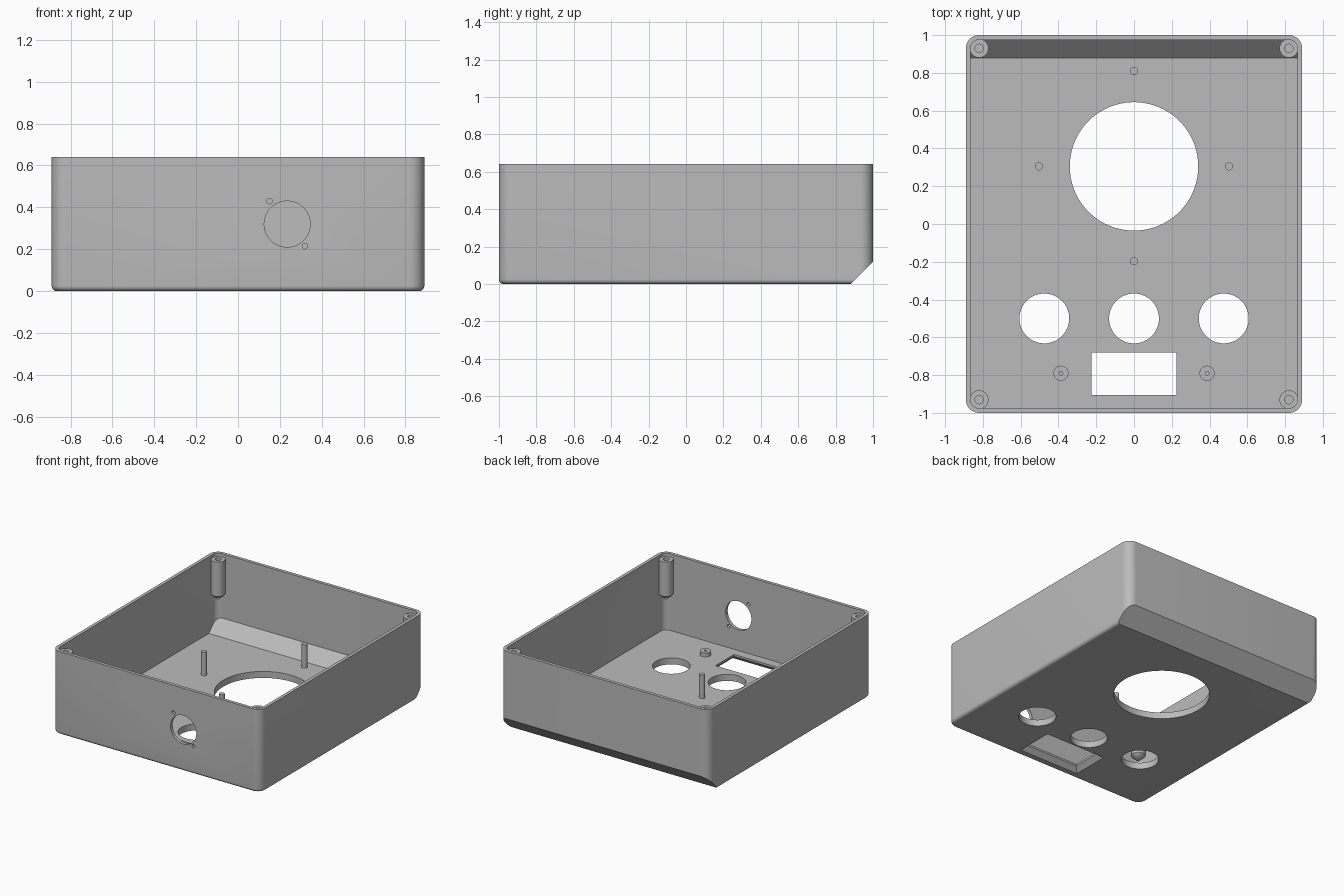
import bpy, bmesh, math
from mathutils import Matrix, Vector

if "Cube" in bpy.data.objects:
    bpy.data.objects.remove(bpy.data.objects["Cube"])

grey = bpy.data.materials.new("grey_plastic")
grey.diffuse_color = (0.5, 0.5, 0.5, 1)
grey.use_nodes = True
grey.node_tree.nodes["Principled BSDF"].inputs["Base Color"].default_value = grey.diffuse_color

W, L, H = 0.89, 1.0, 0.64      # half width, half length, height
WALL, FLOOR, R = 0.025, 0.05, 0.07


def finish(name, bm):
    bmesh.ops.remove_doubles(bm, verts=bm.verts, dist=1e-5)
    bmesh.ops.recalc_face_normals(bm, faces=bm.faces)
    me = bpy.data.meshes.new(name)
    bm.to_mesh(me)
    bm.free()
    ob = bpy.data.objects.new(name, me)
    bpy.context.collection.objects.link(ob)
    me.materials.append(grey)
    return ob


def activate(ob):
    bpy.ops.object.select_all(action='DESELECT')
    ob.select_set(True)
    bpy.context.view_layer.objects.active = ob


def smooth(ob):
    activate(ob)
    bpy.ops.object.shade_smooth_by_angle(angle=math.radians(32))


def rounded_loop(hw, hl, r, z, seg=10):
    pts = []
    for i, (sx, sy) in enumerate([(1, 1), (-1, 1), (-1, -1), (1, -1)]):
        for k in range(seg + 1):
            a = math.pi / 2 * (i + k / seg)
            pts.append((sx * (hw - r) + r * math.cos(a),
                        sy * (hl - r) + r * math.sin(a), z))
    return pts


def loft(name, loops, slope=None):
    """Skin stacked loops, cap both ends, optionally slice off the sloped back edge."""
    bm = bmesh.new()
    rings = [[bm.verts.new(p) for p in lp] for lp in loops]
    n = len(rings[0])
    for a, b in zip(rings, rings[1:]):
        for i in range(n):
            bm.faces.new((a[i], a[(i + 1) % n], b[(i + 1) % n], b[i]))
    bm.faces.new(rings[0][::-1])
    bm.faces.new(rings[-1])
    if slope is not None:
        res = bmesh.ops.bisect_plane(bm, geom=bm.verts[:] + bm.edges[:] + bm.faces[:],
                                     plane_co=Vector((0, slope, 0)),
                                     plane_no=Vector((0, 1, -1)).normalized(), clear_outer=True)
        edges = [e for e in res['geom_cut'] if isinstance(e, bmesh.types.BMEdge)]
        bmesh.ops.contextual_create(bm, geom=edges)
    return finish(name, bm)


def lathe(name, profile, x, y, seg=32):
    """Spin a closed (radius, height) profile around a vertical axis."""
    bm = bmesh.new()
    vs = [bm.verts.new((r, 0, z)) for r, z in profile]
    es = [bm.edges.new((vs[i], vs[i + 1])) for i in range(len(vs) - 1)]
    bmesh.ops.spin(bm, geom=vs + es, cent=(0, 0, 0), axis=(0, 0, 1),
                   angle=2 * math.pi, steps=seg)
    bmesh.ops.translate(bm, verts=bm.verts, vec=(x, y, 0))
    ob = finish(name, bm)
    smooth(ob)
    return ob


def drill(x, y, z, r, along_y=False, seg=64):
    bm = bmesh.new()
    m = Matrix.Translation((x, y, z))
    if along_y:
        m = m @ Matrix.Rotation(math.pi / 2, 4, 'X')
    bmesh.ops.create_cone(bm, cap_ends=True, segments=seg, radius1=r, radius2=r,
                          depth=0.2, matrix=m)
    return finish("cutter", bm)


def rect(hx, y0, y1, z, d):
    return [(-hx - d, y0 - d, z), (hx + d, y0 - d, z), (hx + d, y1 + d, z), (-hx - d, y1 + d, z)]


# Case: rounded shell with filleted bottom edge and sloped back edge
F = 0.025
loops = []
for k in range(7):
    a = math.pi / 2 * k / 6
    d = F * (1 - math.sin(a))
    loops.append(rounded_loop(W - d, L - d, R - d, F * (1 - math.cos(a))))
loops.append(rounded_loop(W, L, R, H))
case = loft("case", loops, 0.88)

# Cavity, dial hole, three button holes, flared display window, front socket and its screw holes
cutters = [loft("cavity", [rounded_loop(W - WALL, L - WALL, R - WALL, z) for z in (FLOOR, 0.9)], 0.83),
           drill(0, 0.305, 0, 0.34, seg=96)]
cutters += [drill(x, -0.5, 0, 0.132) for x in (-0.475, 0, 0.475)]
cutters.append(loft("window", [rect(0.225, -0.905, -0.68, z, d)
                               for z, d in ((-0.02, 0.055), (0.035, 0), (0.1, 0))]))
cutters += [drill(x, -1, z, r, True, 48) for x, z, r in
            ((0.235, 0.32, 0.11), (0.15, 0.43, 0.013), (0.32, 0.215, 0.013))]
for c in cutters:
    c.hide_render = True
    activate(case)
    mod = case.modifiers.new("cut", 'BOOLEAN')
    mod.operation, mod.solver, mod.object = 'DIFFERENCE', 'EXACT', c
    bpy.ops.object.modifier_apply(modifier=mod.name)
    bpy.data.objects.remove(c)
smooth(case)

# Corner screw posts with pointed undersides
for sx in (-1, 1):
    for sy in (-1, 1):
        lathe("corner_screw_post", [(0, 0.30), (0.05, 0.35), (0.05, 0.615), (0.022, 0.615),
                                    (0.022, 0.42), (0, 0.42)], sx * 0.82, sy * 0.93)

# Pins around the dial hole
for x, y in ((0, 0.81), (0, -0.197), (-0.503, 0.305), (0.503, 0.305)):
    lathe("dial_pin", [(0, 0.04), (0.021, 0.04), (0.021, 0.23), (0, 0.23)], x, y)

# Low bosses beside the display window
for x in (-0.387, 0.387):
    lathe("display_boss", [(0, 0.04), (0.04, 0.04), (0.04, 0.08), (0.01, 0.08),
                           (0.01, 0.055), (0, 0.055)], x, -0.79)
